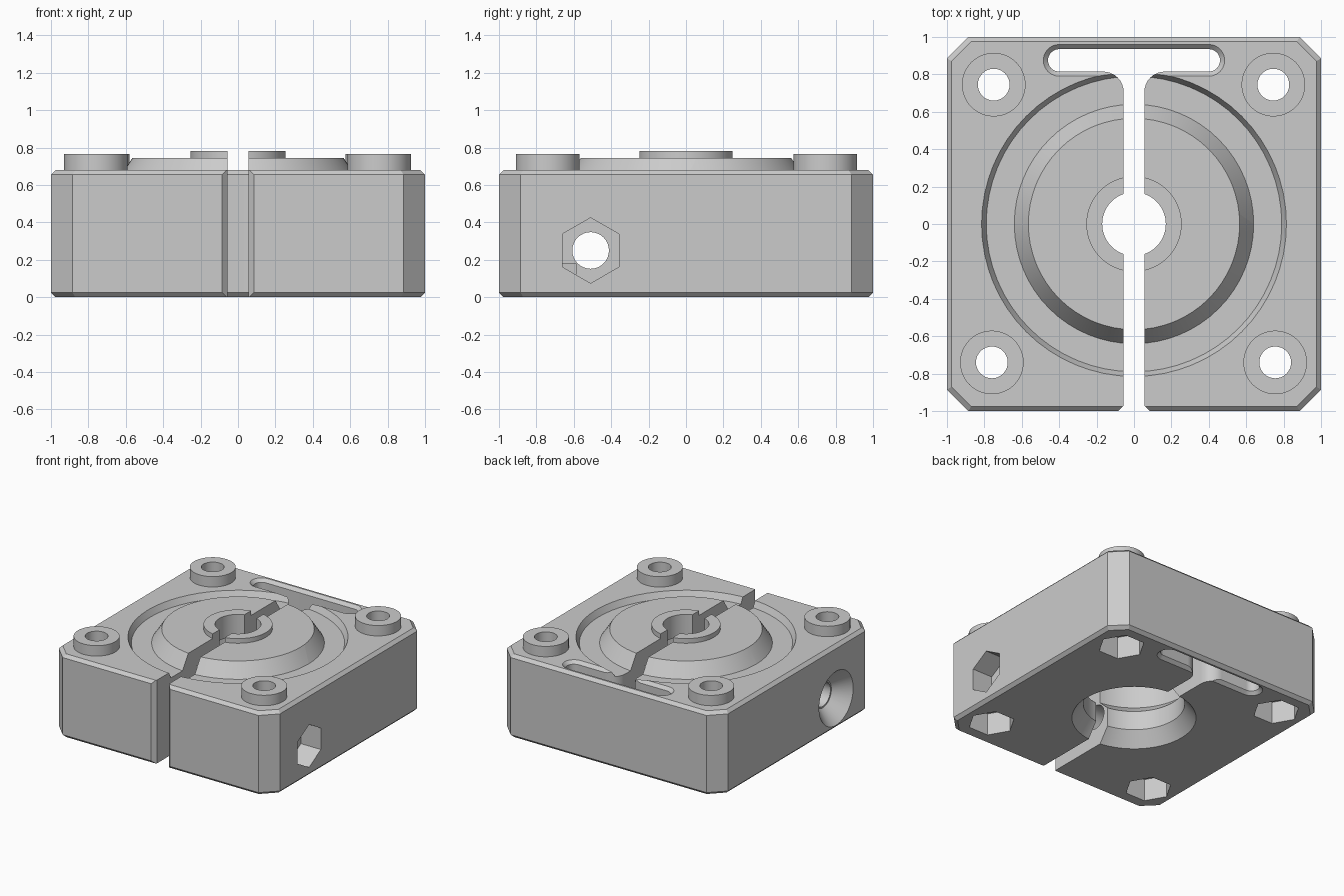
import bpy, bmesh
from math import sin, cos, pi, radians
from mathutils import Matrix

cube = bpy.data.objects.get("Cube")
if cube:
    bpy.data.objects.remove(cube, do_unlink=True)

# Single plain grey finish
GREY = (0.6, 0.6, 0.6, 1)
grey = bpy.data.materials.new("plain grey")
grey.use_nodes = True
grey.diffuse_color = GREY
grey.node_tree.nodes["Principled BSDF"].inputs["Base Color"].default_value = GREY


def loft(name, sections, matrix=Matrix()):
    """Closed solid through stacked (outline, z) sections."""
    bm = bmesh.new()
    rings = [[bm.verts.new((x, y, z)) for x, y in pts] for pts, z in sections]
    bm.faces.new(rings[0])
    bm.faces.new(rings[-1])
    for a, b in zip(rings, rings[1:]):
        for i in range(len(a)):
            j = (i + 1) % len(a)
            bm.faces.new((a[i], a[j], b[j], b[i]))
    bm.transform(matrix)
    bmesh.ops.recalc_face_normals(bm, faces=bm.faces)
    mesh = bpy.data.meshes.new(name)
    bm.to_mesh(mesh)
    bm.free()
    mesh.materials.append(grey)
    obj = bpy.data.objects.new(name, mesh)
    bpy.context.collection.objects.link(obj)
    return obj


def circle(r, n=64, turn=0.0):
    return [(r * cos(turn + 2 * pi * i / n), r * sin(turn + 2 * pi * i / n)) for i in range(n)]


def lathe(name, profile, matrix=Matrix(), n=64, turn=0.0):
    return loft(name, [(circle(r, n, turn), z) for r, z in profile], matrix)


def cut_corner(h, c):
    """Square outline with its corners cut off."""
    k = h - c
    return [(k, -h), (h, -k), (h, k), (k, h), (-k, h), (-h, k), (-h, -k), (-k, -h)]


def stadium(grow):
    """Rounded outline of the rear relief slot."""
    r, half, y = 0.06 + grow, 0.4, 0.875
    pts = []
    for side, start in ((1, -pi / 2), (-1, pi / 2)):
        pts += [(side * half + r * cos(start + pi * i / 12), y + r * sin(start + pi * i / 12))
                for i in range(13)]
    return pts


def combine(target, tool, operation):
    mod = target.modifiers.new(operation, 'BOOLEAN')
    mod.operation = operation
    mod.solver = 'EXACT'
    mod.object = tool
    bpy.context.view_layer.objects.active = target
    bpy.ops.object.modifier_apply(modifier=mod.name)
    bpy.data.objects.remove(tool, do_unlink=True)


def add(tool):
    combine(body, tool, 'UNION')


def cut(tool):
    combine(body, tool, 'DIFFERENCE')


# Block with chamfered corners and rims
H, RIM = 0.68, 0.025
inner, outer = cut_corner(1 - RIM, 0.105), cut_corner(1, 0.115)
body = loft("clamp_body", [(inner, 0), (outer, RIM), (outer, H - RIM), (inner, H)])

# Round recess with raised centre dome and collar
cut(lathe("recess", [(0.79, 0.63), (0.815, H), (0.815, 0.9)]))
add(lathe("dome", [(0.64, 0.5), (0.64, 0.63), (0.565, 0.745)]))
add(lathe("collar", [(0.255, 0.6), (0.255, 0.783)]))

# Corner screw bosses, through holes and hexagonal nut pockets
corners = [(-0.75, 0.745), (0.745, 0.745), (-0.76, -0.74), (0.755, -0.74)]
for x, y in corners:
    at = Matrix.Translation((x, y, 0))
    add(lathe("boss", [(0.17, 0.5), (0.17, 0.765)], at, 48))
for x, y in corners:
    at = Matrix.Translation((x, y, 0))
    cut(lathe("screw_hole", [(0.085, -0.1), (0.085, 0.9)], at, 32))
    cut(lathe("nut_pocket", [(0.175, -0.1), (0.175, 0.18)], at, 6))

# Stepped central bore with a narrow neck
cut(lathe("bore", [(0.46, -0.1), (0.46, 0), (0.375, 0.115), (0.375, 0.27),
                   (0.46, 0.35), (0.46, 0.6), (0.17, 0.601), (0.17, 0.9)]))

# Clamp slit flaring at the front and filleted into the rear slot
fillet = [(0.165 + 0.11 * cos(pi - pi * i / 16), 0.705 + 0.11 * sin(pi - pi * i / 16))
          for i in range(9)]
right = [(0.125, -1.04), (0.055, -0.97)] + fillet + [(0.165, 0.87)]
slit = right + [(-x, y) for x, y in reversed(right)]
cut(loft("slit", [(slit, -0.1), (slit, 0.9)]))

# Rear relief slot with chamfered rims
cut(loft("relief_slot", [(stadium(0.035), -0.01), (stadium(0), RIM),
                         (stadium(0), H - RIM), (stadium(0.035), H + 0.01)]))

# Cross bolt hole: hexagonal pocket on the left, countersink on the right
bolt = Matrix.Translation((0, -0.51, 0.25)) @ Matrix.Rotation(pi / 2, 4, 'Y')
cut(lathe("bolt_hole", [(0.098, -1.2), (0.098, 1.2)], bolt, 32))
cut(lathe("bolt_nut_pocket", [(0.175, 0.82), (0.175, 1.2)], bolt, 6))
cut(lathe("bolt_countersink", [(0.22, -1.2), (0.22, -1.0), (0.11, -0.88)], bolt, 48))

bpy.ops.object.select_all(action='DESELECT')
body.select_set(True)
bpy.context.view_layer.objects.active = body
bpy.ops.object.shade_smooth_by_angle(angle=radians(25))
